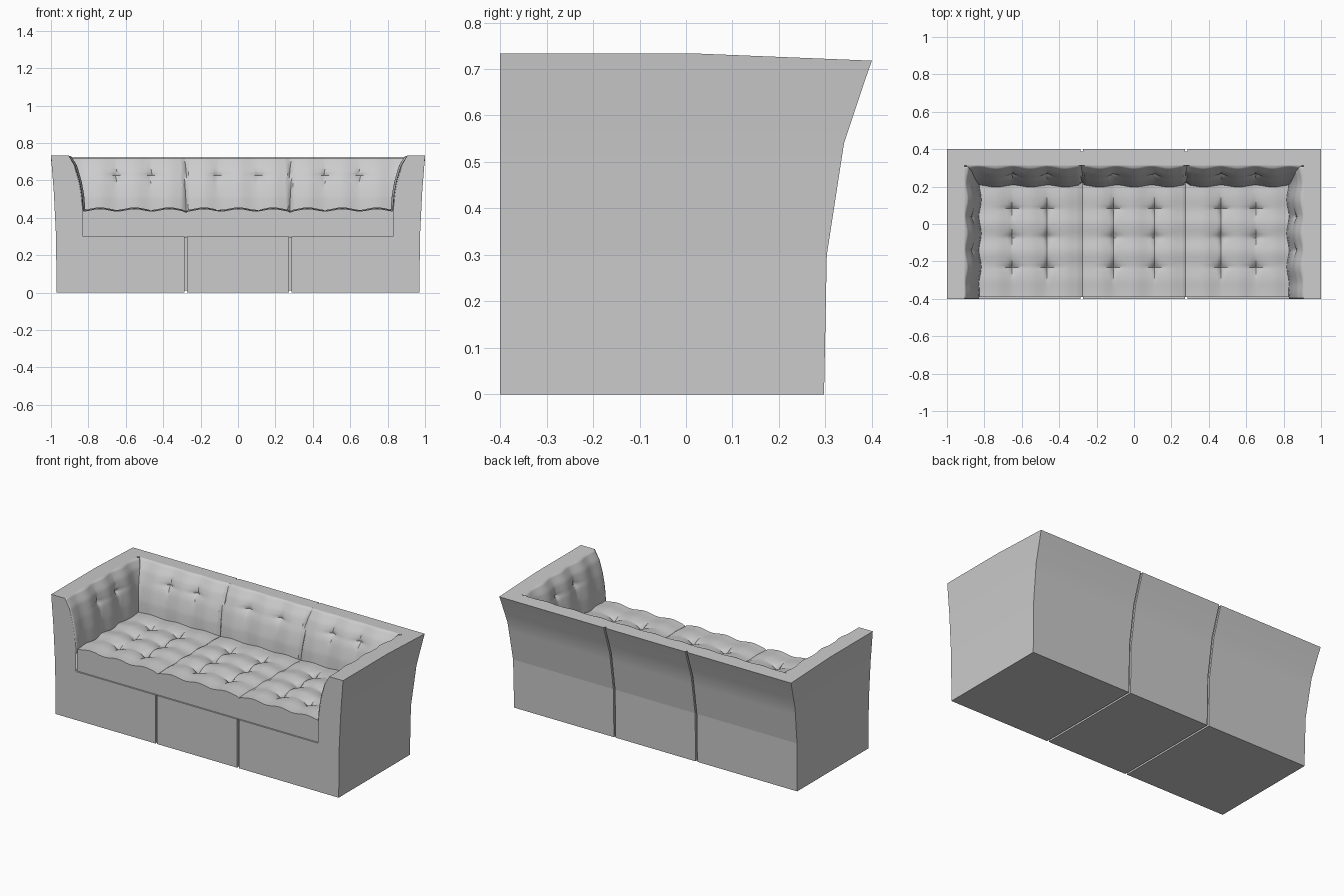
import bpy, bmesh, math

if "Cube" in bpy.data.objects:
    bpy.data.objects.remove(bpy.data.objects["Cube"])

GREY = (0.6, 0.6, 0.6, 1)
fabric = bpy.data.materials.new("grey fabric")
fabric.use_nodes = True
fabric.diffuse_color = GREY
fabric.node_tree.nodes["Principled BSDF"].inputs["Base Color"].default_value = GREY

FRONT, SEAT_BASE, SEAM, GAP = -0.4, 0.30, 0.28, 0.006


def lerp_table(table, z):
    """Piecewise linear profile lookup."""
    for (z0, a), (z1, b) in zip(table, table[1:]):
        if z <= z1:
            return a + (b - a) * max(0, z - z0) / (z1 - z0)
    return table[-1][1]


def outer_x(z): return lerp_table([(0, .97), (.3, .973), (.54, .985), (.73, 1)], z)
def outer_y(z): return lerp_table([(0, .297), (.3, .303), (.54, .34), (.72, .4)], z)
def inner_x(z): return lerp_table([(.44, .83), (.52, .84), (.6, .855), (.68, .876), (.73, .905)], z)
def inner_y(z): return lerp_table([(.44, .21), (.52, .226), (.6, .249), (.68, .28), (.73, .313)], z)
def rim_z(y): return .733 - .015 * min(1, max(0, (y - .03) / .37))


def finish(bm, name):
    bmesh.ops.recalc_face_normals(bm, faces=bm.faces)
    mesh = bpy.data.meshes.new(name)
    bm.to_mesh(mesh)
    bm.free()
    obj = bpy.data.objects.new(name, mesh)
    bpy.context.collection.objects.link(obj)
    mesh.materials.append(fabric)
    bpy.ops.object.select_all(action='DESELECT')
    obj.select_set(True)
    bpy.context.view_layer.objects.active = obj
    bpy.ops.object.shade_smooth_by_angle(angle=math.radians(35))
    return obj


def loft(name, rings, open_sides=(), bottom=True):
    bm = bmesh.new()
    rows = [[bm.verts.new(p) for p in ring] for ring in rings]
    n = len(rows[0])
    for low, high in zip(rows, rows[1:]):
        for i in range(n):
            if i not in open_sides:
                j = (i + 1) % n
                bm.faces.new((low[i], low[j], high[j], high[i]))
    bm.faces.new(rows[-1])
    if bottom:
        bm.faces.new(rows[0][::-1])
    return finish(bm, name)


def grid(nu, nv, point):
    bm = bmesh.new()
    rows = [[bm.verts.new(point(i / nu, j / nv)) for i in range(nu + 1)] for j in range(nv + 1)]
    for a, b in zip(rows, rows[1:]):
        for i in range(nu):
            bm.faces.new((a[i], a[i + 1], b[i + 1], b[i]))
    return bm


def wave(s, dip, period):
    return .5 - .5 * math.cos(2 * math.pi * (s - dip) / period)


def tufts(a, b, centres, depth):
    """Star-shaped pinches around button points."""
    total = 0
    for ca, cb in centres:
        da, db = abs(a - ca), abs(b - cb)
        if da + db < .15:
            total += depth * math.exp(-(math.sqrt(da) + math.sqrt(db)) ** 2 / .035)
    return total


def seams(x, depth):
    return depth * sum(math.exp(-((x - s) / .009) ** 2) for s in (-SEAM, SEAM))


# Base: three blocks around a recessed core
def block(x0, x1, z, inset=0.0):
    side = lambda x: math.copysign(outer_x(z), x) if abs(x) > .9 else x
    x0, x1, y = side(x0), side(x1), outer_y(z) - inset
    return [(x0, FRONT + inset, z), (x1, FRONT + inset, z), (x1, y, z), (x0, y, z)]


for name, x0, x1 in (("base_right", -1, -SEAM - GAP), ("base_middle", -SEAM + GAP, SEAM - GAP),
                     ("base_left", SEAM + GAP, 1)):
    loft(name, [block(x0, x1, z) for z in (0, SEAT_BASE)])
loft("base_core", [block(-.4, .4, z, .012) for z in (.012, SEAT_BASE - .002)])


# Arms and back: U-shaped shell with grooves down the back
def shell_ring(z, top=False):
    xo, yo, xi, yi = outer_x(z), outer_y(z), inner_x(z), inner_y(z)
    groove = [(SEAM + GAP, yo), (SEAM + GAP, yo - .012), (SEAM - GAP, yo - .012), (SEAM - GAP, yo)]
    half = [(xi, FRONT), (xo, FRONT), (xo, .03), (xo, yo)] + groove
    ring = half + [(-x, y) for x, y in reversed(half)]
    ring += [(-xi, .03), (-xi, yi), (xi, yi), (xi, .03)]
    return [(x, y, rim_z(y) if top else z) for x, y in ring]


rings = [shell_ring(z) for z in (SEAT_BASE, .44, .49, .54, .6, .64, .68)]
rings.append(shell_ring(.73, True))
loft("arms_and_back", rings, open_sides=range(15, 20), bottom=False)

# Tufted linings of the back and arms
COLUMNS = (-.65, -.465, -.11, .11, .465, .65)
BACK_TUFTS = [(x, .625) for x in COLUMNS]
ARM_TUFTS = [(y, .62) for y in (-.14, .04)]


def lining_height(t, y_top):
    return .41 + t * (rim_z(y_top) - .002 - .41)


def back_point(u, t):
    z = lining_height(t, .313)
    x = (2 * u - 1) * inner_x(z)
    bulge = .012 * wave(x, .095, .185) + .012 * math.sin(math.pi * t)
    bulge -= tufts(x, z, BACK_TUFTS, .028) + seams(x, .016)
    return x, inner_y(z + .01) - bulge, z


def arm_point(side):
    def point(u, t):
        z = lining_height(t, FRONT + u * .7)
        y = FRONT + .001 + u * (inner_y(z) - FRONT)
        bulge = .012 * wave(y, .04, .18) * min(1, u * 8) + .006 * math.sin(math.pi * t)
        bulge -= tufts(y, z, ARM_TUFTS, .026)
        return side * (inner_x(z) - bulge), y, z
    return point


def thicken(obj, away):
    """Give a lining depth behind its visible face."""
    bm = bmesh.new()
    bm.from_mesh(obj.data)
    edges = [e for e in bm.edges if e.is_boundary]
    new = bmesh.ops.extrude_edge_only(bm, edges=edges)["geom"]
    for v in new:
        if isinstance(v, bmesh.types.BMVert):
            v.co.x += away[0]
            v.co.y += away[1]
    bm.to_mesh(obj.data)
    bm.free()


thicken(finish(grid(150, 30, back_point), "back_cushions"), (0, .025))
for label, side in (("left", 1), ("right", -1)):
    thicken(finish(grid(64, 30, arm_point(side)), label + "_arm_cushion"), (side * .025, 0))

# Seat cushion: tufted top with straight sides
SEAT_TUFTS = [(x, y) for x in COLUMNS for y in (.08, -.07, -.23)]


def seat_point(u, v):
    x, y = (2 * u - 1) * .83, -.39 + v * .63
    z = .436 + .012 * wave(x, .095, .185) + .008 * wave(y, .08, .155) * math.sin(math.pi * v)
    return x, y, z - tufts(x, y, SEAT_TUFTS, .04) - seams(x, .008)


bm = grid(150, 56, seat_point)
skirt = bmesh.ops.extrude_edge_only(bm, edges=[e for e in bm.edges if e.is_boundary])["geom"]
for v in skirt:
    if isinstance(v, bmesh.types.BMVert):
        v.co.z = SEAT_BASE
finish(bm, "seat_cushion")
